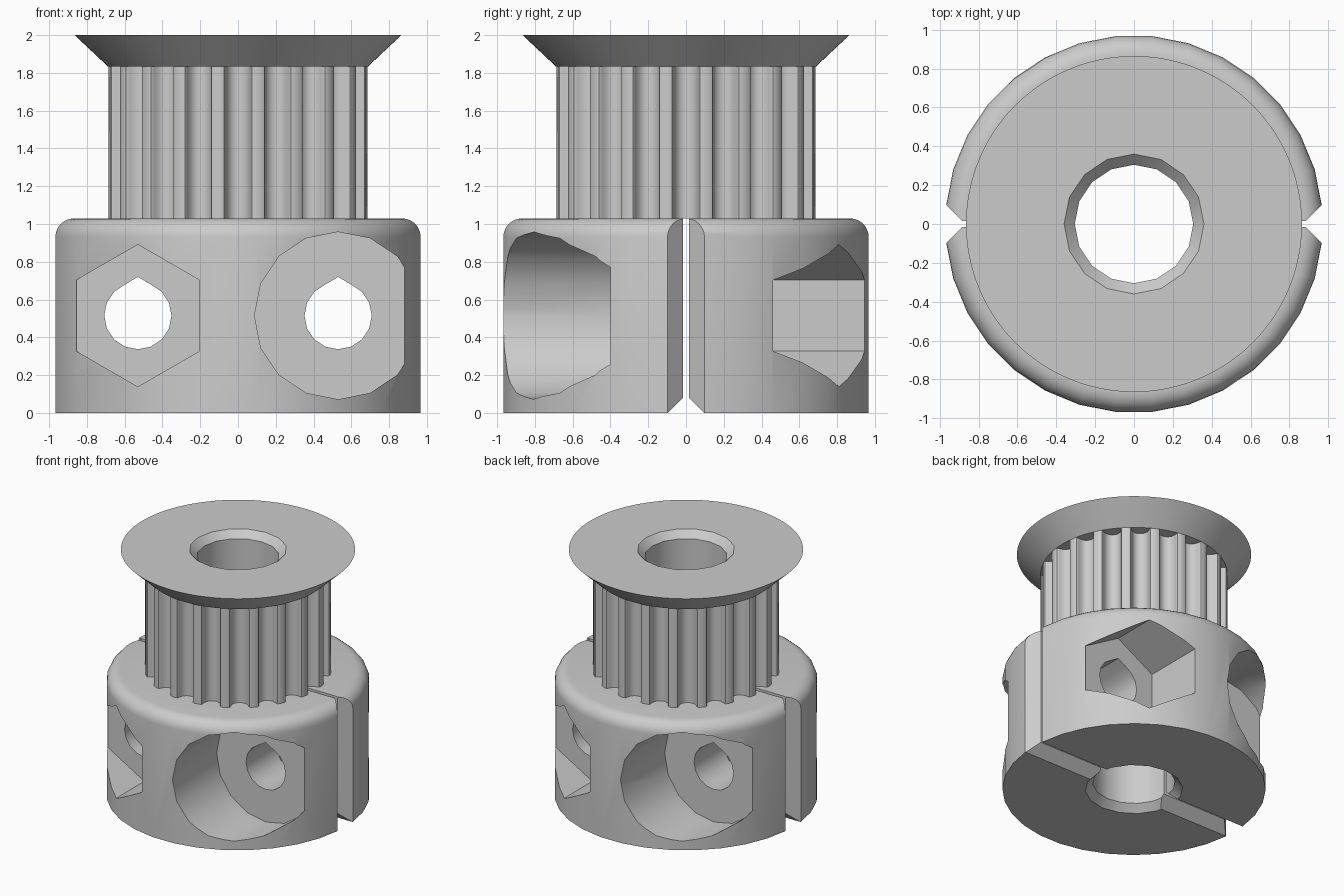
import bpy, bmesh, math
from mathutils import Matrix

if "Cube" in bpy.data.objects:
    bpy.data.objects.remove(bpy.data.objects["Cube"], do_unlink=True)

GREY = (0.6, 0.6, 0.6, 1.0)
metal = bpy.data.materials.new("grey metal")
metal.use_nodes = True
metal.diffuse_color = GREY
metal.node_tree.nodes["Principled BSDF"].inputs["Base Color"].default_value = GREY


def finish(name, bm):
    bmesh.ops.recalc_face_normals(bm, faces=bm.faces)
    mesh = bpy.data.meshes.new(name)
    bm.to_mesh(mesh)
    bm.free()
    mesh.materials.append(metal)
    ob = bpy.data.objects.new(name, mesh)
    bpy.context.collection.objects.link(ob)
    return ob


def lathe(name, profile, segments, offset=0.0):
    """Solid of revolution about z from (radius, z) points, capped at both ends."""
    bm = bmesh.new()
    rings = []
    for r, z in profile:
        angles = [offset + 2 * math.pi * i / segments for i in range(segments)]
        rings.append([bm.verts.new((r * math.cos(a), r * math.sin(a), z)) for a in angles])
    for low, high in zip(rings, rings[1:]):
        for i in range(segments):
            j = (i + 1) % segments
            bm.faces.new((low[i], low[j], high[j], high[i]))
    bm.faces.new(rings[0])
    bm.faces.new(rings[-1])
    return finish(name, bm)


def prism(name, points, start, end, axis="Z", turn=0.0):
    """Outline extruded along an axis, then turned about z."""
    place = {"X": lambda u, v, w: (w, u, v),
             "Y": lambda u, v, w: (u, w, v),
             "Z": lambda u, v, w: (u, v, w)}[axis]
    bm = bmesh.new()
    a = [bm.verts.new(place(u, v, start)) for u, v in points]
    b = [bm.verts.new(place(u, v, end)) for u, v in points]
    bm.faces.new(a)
    bm.faces.new(b)
    for i in range(len(a)):
        j = (i + 1) % len(a)
        bm.faces.new((a[i], a[j], b[j], b[i]))
    bm.transform(Matrix.Rotation(turn, 4, "Z"))
    return finish(name, bm)


def polygon(cx, cy, r, n):
    """Regular polygon with a corner at the top."""
    return [(cx + r * math.sin(2 * math.pi * i / n), cy + r * math.cos(2 * math.pi * i / n))
            for i in range(n)]


def cut(ob, cutter):
    mod = ob.modifiers.new("cut", "BOOLEAN")
    mod.operation = "DIFFERENCE"
    mod.solver = "EXACT"
    mod.object = cutter
    bpy.ops.object.select_all(action="DESELECT")
    bpy.context.view_layer.objects.active = ob
    ob.select_set(True)
    bpy.ops.object.modifier_apply(modifier=mod.name)
    bpy.data.objects.remove(cutter, do_unlink=True)


HUB_TOP, BARREL_TOP, TOP = 1.03, 1.835, 2.0
HUB_R, FILLET, BARREL_R, FLANGE_R = 0.972, 0.1, 0.69, 0.865
SCREW_X, SCREW_Z = 0.53, 0.515

# Clamping hub with a rounded top edge
profile = [(HUB_R, 0.0)]
for i in range(7):
    a = math.pi / 2 * i / 6
    profile.append((HUB_R - FILLET + FILLET * math.cos(a), HUB_TOP - FILLET + FILLET * math.sin(a)))
hub = lathe("clamping_hub", profile, 32, math.pi / 32)

# Toothed barrel: twenty rounded belt grooves with narrow lands
TEETH = 20
half = [(0.0844, 0.0), (0.0732, 0.004), (0.0676, 0.0147), (0.0653, 0.027), (0.0618, 0.0387),
        (0.057, 0.05), (0.051, 0.061), (0.0405, 0.072), (0.028, 0.08), (0.0144, 0.0847)]
groove = [(-x, d) for x, d in half] + [(0.0, 0.0863)] + half[::-1]
outline = []
rim = math.sqrt(BARREL_R ** 2 - half[0][0] ** 2)
for t in range(TEETH):
    a = 2 * math.pi * t / TEETH
    for x, d in groove:
        r = rim - d
        outline.append((x * math.cos(a) + r * math.sin(a), r * math.cos(a) - x * math.sin(a)))
barrel = prism("toothed_barrel", outline, HUB_TOP, BARREL_TOP)

# Conical belt flange
flange = lathe("belt_flange", [(BARREL_R, BARREL_TOP), (FLANGE_R, TOP)], 128)

# Shaft bore, chamfered at both ends
for part in (hub, barrel, flange):
    bore = lathe("bore_cutter", [(0.415, -0.055), (0.305, 0.055), (0.305, TOP - 0.055),
                                 (0.415, TOP + 0.055)], 16)
    cut(part, bore)

# Clamp screws: counterbore, nut pocket and through hole, repeated half a turn round
hole = polygon(SCREW_X, SCREW_Z, 0.178, 16)
hole[0] = (SCREW_X, SCREW_Z + 0.205)
for turn in (0.0, math.pi):
    cut(hub, prism("counterbore_cutter", polygon(SCREW_X, SCREW_Z, 0.443, 16),
                   -1.2, -0.4, "Y", turn))
    cut(hub, prism("nut_cutter", polygon(SCREW_X, SCREW_Z, 0.376, 6), 0.45, 1.2, "Y", turn))
    cut(hub, prism("screw_cutter", hole, -1.2, 1.2, "Y", turn))

# Clamping slit, flared at its outer ends and along the bottom
W = 0.016
right = [(0.885, -W), (1.085, -W - 0.2), (1.085, W + 0.2), (0.885, W)]
cut(hub, prism("slit_cutter", right + [(-x, -y) for x, y in right], -0.1, 1.2))
cut(hub, prism("slit_chamfer_cutter", [(-0.145, -0.05), (0.145, -0.05), (0, 0.095)],
               -1.2, 1.2, "X"))

# Smooth shading with crisp edges
bpy.ops.object.select_all(action="DESELECT")
for part in (hub, barrel, flange):
    part.select_set(True)
bpy.context.view_layer.objects.active = hub
bpy.ops.object.shade_smooth_by_angle(angle=math.radians(30))
